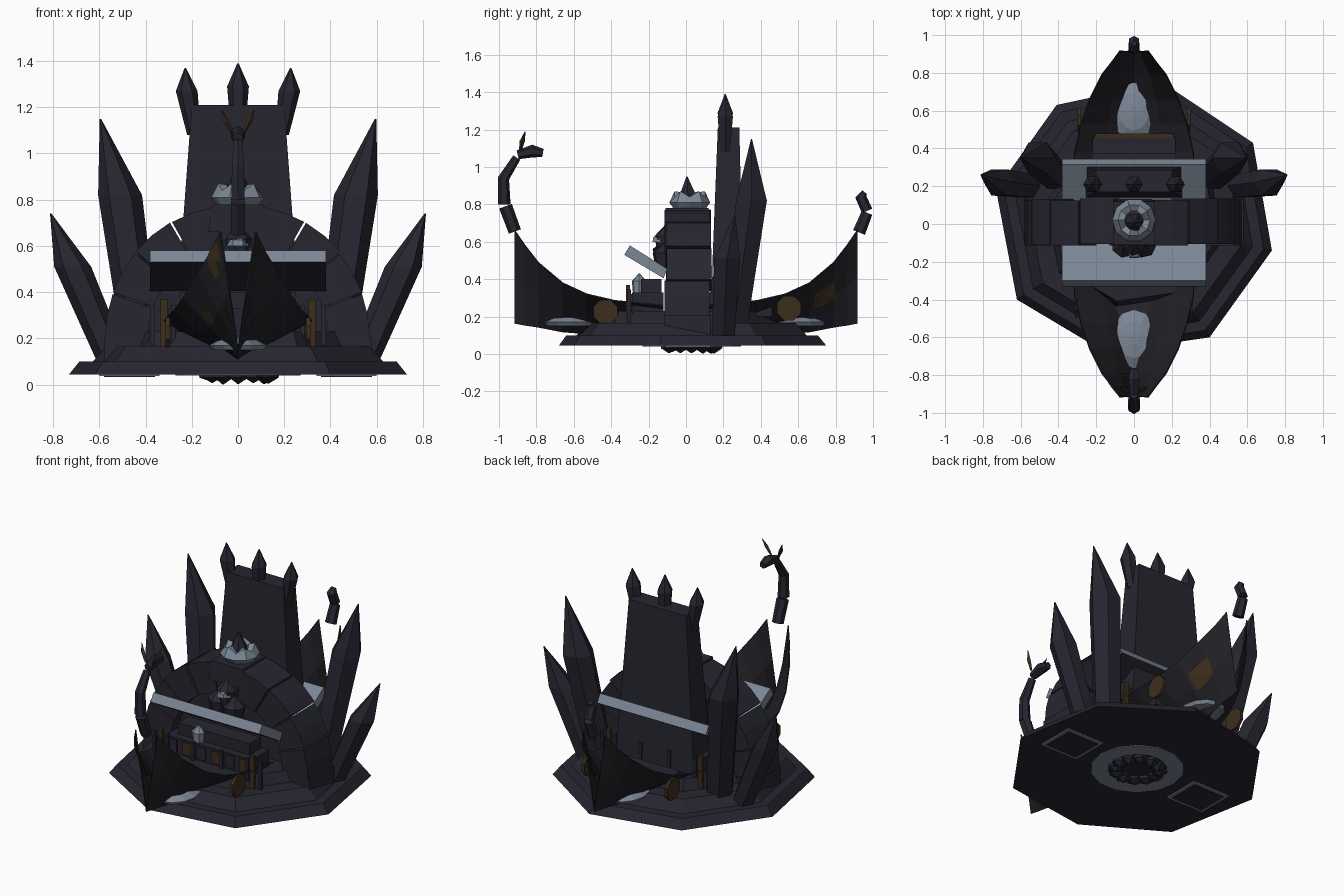
import bpy, bmesh, math, random
from mathutils import Vector

if "Cube" in bpy.data.objects:
    bpy.data.objects.remove(bpy.data.objects["Cube"])
random.seed(4)

def mat(name, c):
    m = bpy.data.materials.new(name)
    m.diffuse_color = (*c, 1)
    m.use_nodes = True
    m.node_tree.nodes["Principled BSDF"].inputs["Base Color"].default_value = m.diffuse_color
    return m
STONE = mat("dark stone", (0.020, 0.019, 0.030))
HULL = mat("dark hull wood", (0.015, 0.014, 0.019))
PALE = mat("pale slate", (0.20, 0.24, 0.30))
BRONZE = mat("dark bronze", (0.045, 0.027, 0.012))

def make(name, verts, faces, *mats):
    bm = bmesh.new()
    vs = [bm.verts.new(v) for v in verts]
    for f in faces:
        bm.faces.new([vs[i] for i in f])
    bmesh.ops.recalc_face_normals(bm, faces=bm.faces)
    me = bpy.data.meshes.new(name)
    bm.to_mesh(me)
    bm.free()
    for m in mats:
        me.materials.append(m)
    ob = bpy.data.objects.new(name, me)
    bpy.context.collection.objects.link(ob)
    return ob

def loft(name, rings, m, caps=True):
    """Skin a list of equal-length closed rings."""
    n = len(rings[0])
    faces = [(k*n+i, k*n+(i+1) % n, (k+1)*n+(i+1) % n, (k+1)*n+i)
             for k in range(len(rings)-1) for i in range(n)]
    if caps:
        faces += [tuple(range(n)), tuple(range((len(rings)-1)*n, len(rings)*n))]
    return make(name, [v for r in rings for v in r], faces, m)

def rect(x, y0, y1, z, cx=0):
    return [(cx-x, y0, z), (cx+x, y0, z), (cx+x, y1, z), (cx-x, y1, z)]

def box(name, cx, hx, y0, y1, z0, z1, m):
    return loft(name, [rect(hx, y0, y1, z0, cx), rect(hx, y0, y1, z1, cx)], m)

def ring(c, r, n=6, phase=0.0):
    return [(c[0]+r*math.cos(phase+2*math.pi*i/n), c[1]+r*math.sin(phase+2*math.pi*i/n), c[2])
            for i in range(n)]

def crystal(name, base, mid, tip, r0, r1, n=6, m=STONE):
    return loft(name, [ring(base, r0, n), ring(mid, r1, n), ring(tip, 0.003, n)], m)

def tube(name, pts, radii, m, n=6):
    """Tube bent in the yz plane, with rings square to the path."""
    rings = []
    for i, p in enumerate(pts):
        t = Vector(pts[min(i+1, len(pts)-1)]) - Vector(pts[max(i-1, 0)])
        side = Vector((1, 0, 0))
        up = t.cross(side).normalized()
        rings.append([Vector(p)+radii[i]*(math.cos(a)*side+math.sin(a)*up)
                      for a in [2*math.pi*(j+.5)/n for j in range(n)]])
    return loft(name, rings, m)

# Irregular octagonal stepped base
outline = [(.40, -.60), (.73, -.14), (.63, .43), (.15, .75),
           (-.41, .63), (-.73, .18), (-.62, -.40), (-.15, -.68)]
def tier(name, s0, z0, s1, z1):
    loft(name, [[(x*s, y*s, z) for x, y in outline] for s, z in ((s0, z0), (s1, z1))], STONE)
tier("base_plate", 1.0, .045, .94, .10)
tier("middle_step", .86, .10, .78, .165)
tier("upper_step", .64, .165, .60, .23)

# Underside: pale ring, rough boss and two framed squares
def flat_ring(name, r0, r1, z0, z1, m, n=14):
    rr = [ring((0, .03, z), r, n) for r, z in ((r0, z0), (r1, z0), (r1, z1), (r0, z1), (r0, z0))]
    return loft(name, rr, m, caps=False)
flat_ring("underside_ring", .17, .27, .040, .05, PALE)
for i in range(12):
    a = i*math.pi/6
    c = (.13*math.cos(a), .03+.12*math.sin(a))
    crystal("boss_rock", (*c, .05), (*c, .03), (*c, random.uniform(0, .02)), .05, .045, 5)
for s in (-1, 1):
    box("underside_frame", s*.47, .13, -.11, .13, .038, .046, PALE)
    box("underside_panel", s*.47, .11, -.09, .11, .034, .045, STONE)

# Arch of stone blocks with a thin wall inside
def arch_point(a, r, y):
    return (r*math.cos(a), y, .2+r*math.sin(a))
blocks = 9
for i in range(blocks):
    a0, a1 = i*math.pi/blocks+.008, (i+1)*math.pi/blocks-.008
    ro = .575+random.uniform(-.008, .008)
    yo = random.uniform(-.006, .006)
    rings = [[arch_point(a, .39, -.11+yo), arch_point(a, ro, -.11+yo),
              arch_point(a, ro, .13+yo), arch_point(a, .39, .13+yo)]
             for a in (a0, (a0+a1)/2, a1)]
    loft("arch_block", rings, STONE)
for s in (-1, 1):
    box("arch_foot", s*.485, .095, -.115, .13, .1, .205, STONE)
loft("arch_inner_wall", [[arch_point(math.pi*i/12, .42, y) for i in range(13)]
                         for y in (-.04, .06)], STONE)
loft("keystone", [rect(.13, -.115, .125, .66), rect(.11, -.11, .12, .78)], STONE)

# Crown on the keystone: pale jagged ring round a dark spike
crown = []
for r, z, j in ((.085, .77, 0), (.115, .81, 0), (.085, .855, .015), (.05, .85, .015), (.05, .78, 0)):
    crown.append([(x, y, zz+(j if k % 2 else -j))
                  for k, (x, y, zz) in enumerate(ring((0, .02, z), r, 10))])
loft("crown", crown, PALE, caps=False)
crystal("crown_spike", (0, .01, .77), (0, .01, .85), (0, .005, .95), .05, .05, 6)

# Rough emblem on the front of the arch
for x, z, r in ((-.05, .56, .07), (.05, .54, .07), (0, .63, .06)):
    crystal("emblem_rock", (x, -.11, z-.1), (x, -.11, z), (x, -.10, z+.07), r*.7, r, 7)
crystal("emblem_cap", (0, -.14, .60), (0, -.14, .625), (0, -.13, .645), .045, .04, 6, PALE)

# Two tilted awnings, pale on top and outer edge, dark below
prof = [(-.33, .53), (-.30, .58), (-.10, .455), (-.12, .405)]
for name, s, d in (("front_awning", 1, 0), ("back_awning", -1, .015)):
    ob = loft(name, [[(x, s*y+d, z) for y, z in prof] for x in (-.38, .38)], PALE)
    ob.data.materials.append(STONE)
    for p in ob.data.polygons:
        if p.normal.z < -.5 and abs(p.normal.x) < .5:
            p.material_index = 1

# Stalls below the awnings with bronze panels and posts
for s in (-1, 1):
    y0, y1 = sorted((s*.12, s*.29))
    box("stall_counter", 0, .30, y0, y1, .2, .33, STONE)
    for i in range(6):
        x = -.25+i*.1
        a, b = sorted((s*.288, s*.298))
        box("stall_panel", x, .03, a, b, .24, .32, BRONZE if i % 2 else STONE)
    for x in (-.37, -.28, -.1, .1, .28, .37):
        a, b = sorted((s*.295, s*.315))
        box("stall_post", x, .01, a, b, .17, .345, STONE)
    a, b = sorted((s*.13, s*.24))
    box("stall_shelf", .0, .25, a, b, .33, .40, STONE)
    crystal("stall_lantern", (-.1, s*.25, .33), (-.1, s*.25, .39), (-.1, s*.25, .43), .035, .04, 7, PALE)
    for x in (-.32, .32):
        a, b = sorted((s*.30, s*.32))
        box("stall_banner", x, .015, a, b, .16, .37, BRONZE)
box("rear_bench", 0, .22, .37, .46, .2, .27, STONE)
box("rear_bench_edge", 0, .21, .455, .48, .25, .275, BRONZE)

# Tall backrest with three finials
loft("backrest", [rect(.275, .13, .31, .2), rect(.20, .17, .285, 1.21)], STONE)
for s in (-1, 0, 1):
    dz = 0 if s else .02
    crystal("backrest_finial", (s*.19, .21, 1.08), (s*.222, .21, 1.27+dz),
            (s*.228, .21, 1.37+dz), .03, .047, 6)

# Leaning crystals on both sides
for s in (-1, 1):
    crystal("tall_crystal", (s*.41, .25, .1), (s*.51, .35, .82), (s*.595, .35, 1.15), .08, .095)
    crystal("short_crystal", (s*.54, .20, .1), (s*.715, .22, .51), (s*.81, .26, .74), .07, .08)

# Open V-shaped hulls: y, half width, rail height, keel height
stations = [(.12, .33, .26, .10), (.38, .315, .285, .10), (.53, .28, .32, .11), (.66, .235, .38, .12),
            (.79, .17, .49, .145), (.86, .115, .58, .155), (.915, .075, .66, .165)]
def hull_point(y, t, sx, sy, off=0.0):
    for a, b in zip(stations, stations[1:]):
        if a[0] <= y <= b[0]:
            k = (y-a[0])/(b[0]-a[0])
            w, top, keel = (a[i]+(b[i]-a[i])*k for i in (1, 2, 3))
            return (sx*(w*t+off), sy*y, keel+(top-keel)*t-off*.5)

for sy, end in ((-1, "front"), (1, "back")):
    verts, faces = [], []
    for st in stations:
        verts += [hull_point(st[0], t, sx, sy) for sx, t in ((-1, 1), (-1, .5), (1, 0), (1, .5), (1, 1))]
    for k in range(len(stations)-1):
        faces += [(k*5+i, k*5+i+1, k*5+i+6, k*5+i+5) for i in range(4)]
    ob = make(end+"_hull", verts, faces, HULL)
    sol = ob.modifiers.new("thickness", 'SOLIDIFY')
    sol.thickness = .008
    sol.offset = 0
    # Pale mound lying in the hull
    cy = -.61 if sy < 0 else .595
    loft(end+"_mound", [[(rx*math.cos(a), cy+ry*math.sin(a), z)
                         for a in [i*math.pi/6 for i in range(12)]]
                        for rx, ry, z in ((.11, .14, .15), (.125, .155, .17), (.08, .1, .195), (.02, .03, .205))], PALE)
    # Octagonal shields on the hull sides
    for sx in (-1, 1):
        yc, zc, xc = (-.43, .225, .305) if sy < 0 else (.55, .245, .29)
        loft(end+"_shield", [[(sx*xx, yc+.07*math.cos(a), zc+.07*math.sin(a))
                              for a in [(i+.5)*math.pi/4 for i in range(8)]]
                             for xx in (xc-.01, xc+.008)], BRONZE)
    # Bronze patches flush with the hull
    patches = [(.68, .80, .42, .70)] if sy > 0 else [(.68, .74, .5, .75), (.84, .90, .75, .97)]
    for y0, y1, t0, t1 in patches:
        sx = sy
        ym, tm = (y0+y1)/2, (t0+t1)/2
        pts = [hull_point(y, t, sx, sy, .008)
               for y, t in ((y0, t0), (ym, t0-.03), (y1, t0+.03), (y1, t1), (ym, t1+.03), (y0, t1+.02))]
        c = hull_point(ym, tm, sx, sy, .010)
        make(end+"_hull_patch", pts+[c], [(i, (i+1) % 6, 6) for i in range(6)], BRONZE)

# Serpent figurehead: neck pieces, head and horns
tube("neck_lower", [(0, -.915, .655), (0, -.965, .79)], [.034, .036], STONE)
tube("neck_upper", [(0, -.972, .80), (0, -.975, .94), (0, -.905, 1.05)], [.034, .03, .022], STONE)
tube("head", [(0, -.90, 1.065), (0, -.82, 1.085), (0, -.765, 1.075)], [.024, .034, .022], STONE)
for s in (-1, 1):
    loft("horn", [ring((s*.025, -.885, 1.09), .008, 4), ring((s*.05, -.875, 1.14), .014, 4),
                  ring((s*.07, -.86, 1.19), .002, 4)], BRONZE)

# Serpent tail at the back
tube("tail_lower", [(0, .925, .65), (0, .968, .755)], [.034, .03], STONE)
tube("tail_tip", [(0, .968, .765), (0, .935, .84), (0, .955, .865)], [.03, .03, .015], STONE)
